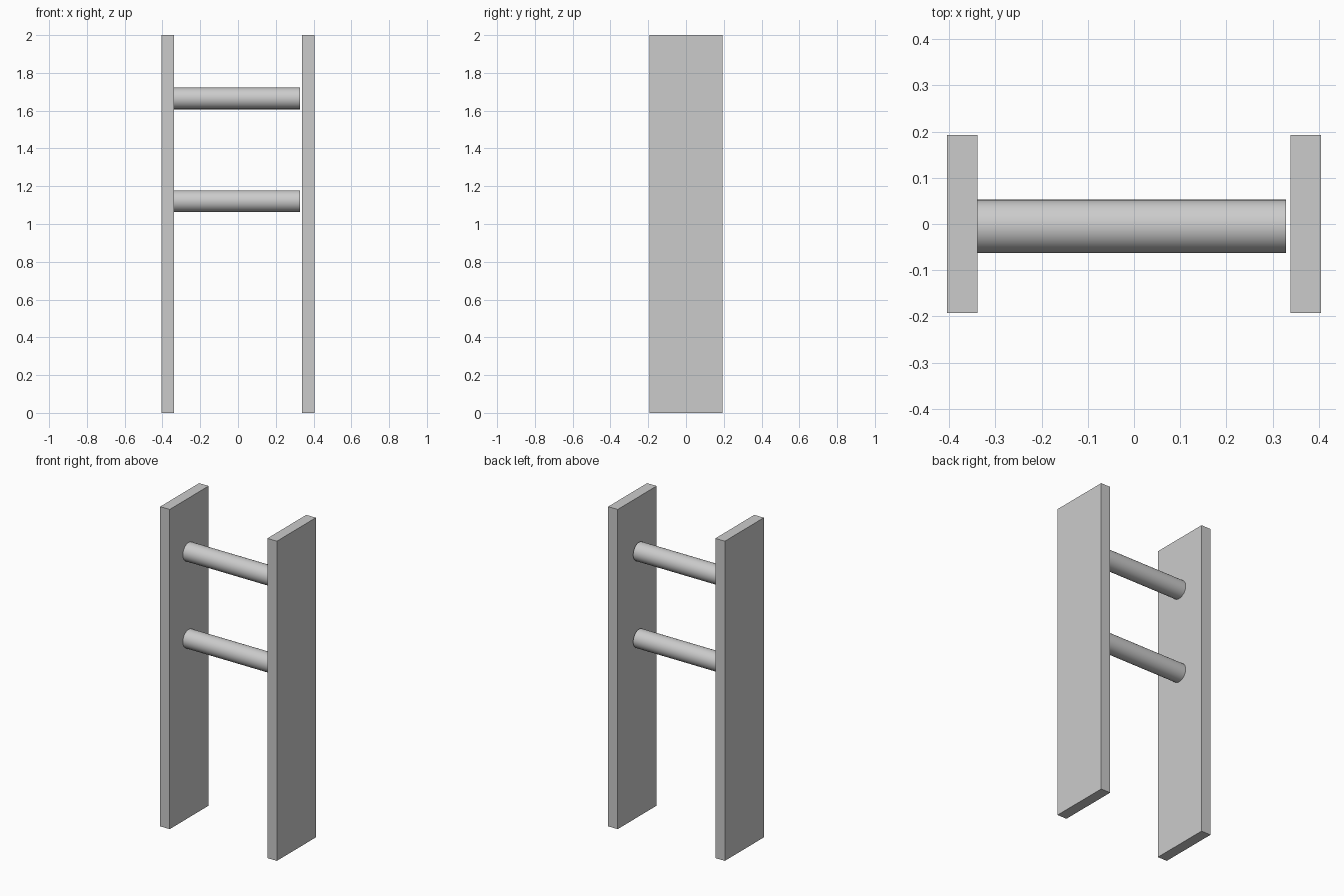
import bpy
import math

if "Cube" in bpy.data.objects:
    bpy.data.objects.remove(bpy.data.objects["Cube"])

HEIGHT = 2.0
PLANK_X, PLANK_W, PLANK_D = 0.371, 0.066, 0.385
RUNG_R = 0.0575
RUNG_X0, RUNG_X1, RUNG_Y = -0.34, 0.329, -0.005


def plank(name, x):
    bpy.ops.mesh.primitive_cube_add(size=1, location=(x, 0, HEIGHT / 2))
    ob = bpy.context.object
    ob.name = name
    ob.scale = (PLANK_W, PLANK_D, HEIGHT)
    bpy.ops.object.transform_apply(location=False, rotation=False, scale=True)


def rung(name, z):
    bpy.ops.mesh.primitive_cylinder_add(
        vertices=48, radius=RUNG_R, depth=RUNG_X1 - RUNG_X0,
        location=((RUNG_X0 + RUNG_X1) / 2, RUNG_Y, z),
        rotation=(0, math.pi / 2, 0))
    bpy.context.object.name = name
    bpy.ops.object.shade_smooth_by_angle(angle=math.radians(30))


# Two upright side planks
plank("left_plank", -PLANK_X)
plank("right_plank", PLANK_X)

# Two round rungs, stopping just short of the right plank
rung("lower_rung", 1.121)
rung("upper_rung", 1.665)
